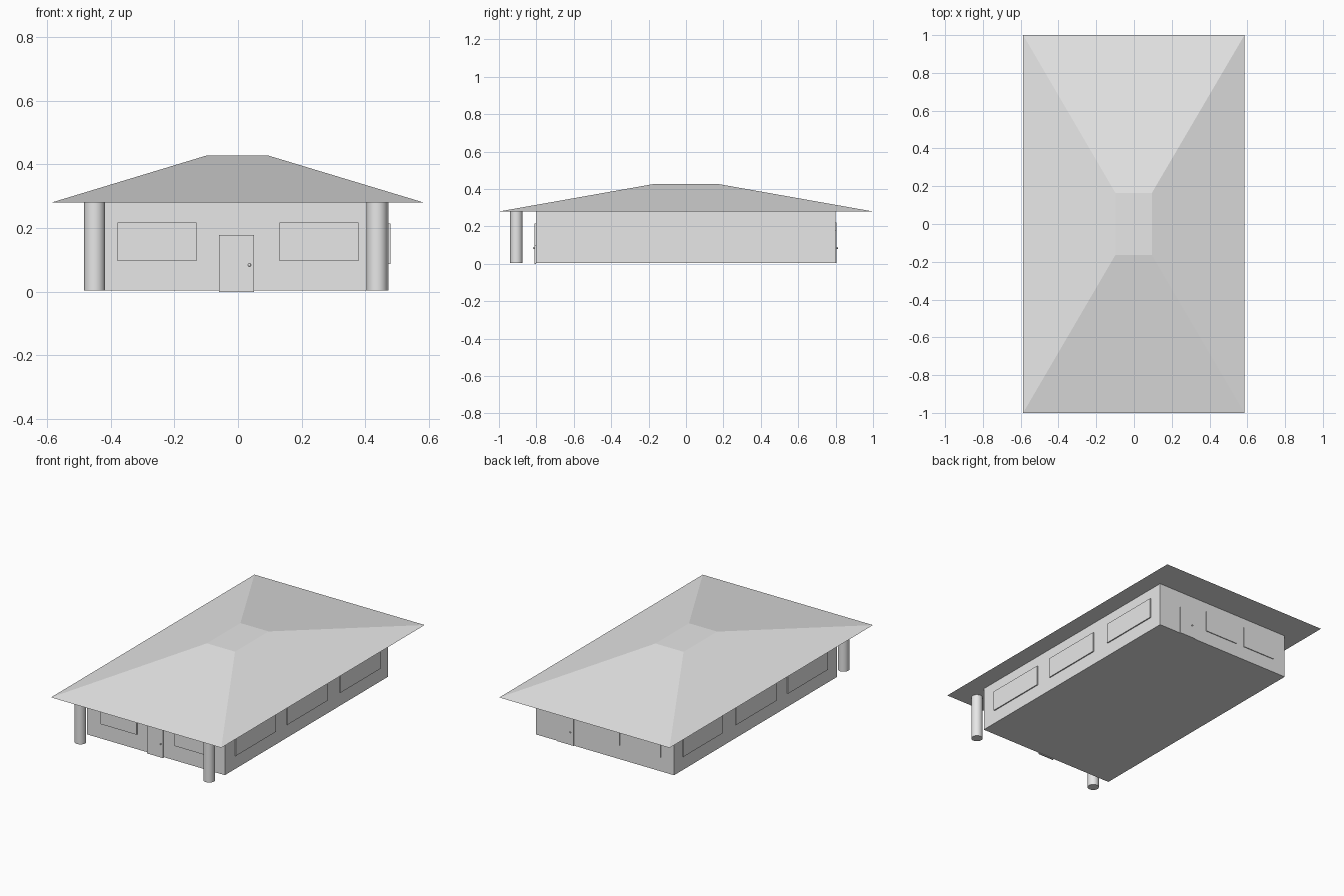
import bpy, bmesh, math

if "Cube" in bpy.data.objects:
    bpy.data.objects.remove(bpy.data.objects["Cube"])

grey = bpy.data.materials.new("plain grey")
grey.diffuse_color = (0.8, 0.8, 0.8, 1)
grey.use_nodes = True
grey.node_tree.nodes["Principled BSDF"].inputs["Base Color"].default_value = grey.diffuse_color


def finish(name, bm, smooth=False):
    bmesh.ops.recalc_face_normals(bm, faces=bm.faces[:])
    mesh = bpy.data.meshes.new(name)
    bm.to_mesh(mesh)
    bm.free()
    mesh.materials.append(grey)
    ob = bpy.data.objects.new(name, mesh)
    bpy.context.collection.objects.link(ob)
    if smooth:
        bpy.ops.object.select_all(action='DESELECT')
        ob.select_set(True)
        bpy.context.view_layer.objects.active = ob
        bpy.ops.object.shade_smooth_by_angle(angle=math.radians(40))
    return ob


def box(name, x0, x1, y0, y1, z0, z1):
    bm = bmesh.new()
    bmesh.ops.create_cube(bm, size=1)
    for v in bm.verts:
        v.co = ((x0 + x1) / 2 + v.co.x * (x1 - x0),
                (y0 + y1) / 2 + v.co.y * (y1 - y0),
                (z0 + z1) / 2 + v.co.z * (z1 - z0))
    return finish(name, bm)


LEFT, RIGHT, FRONT, BACK = -0.478, 0.472, -0.803, 0.800
BASE, EAVE, TOP = 0.004, 0.280, 0.428

# main walls
box("house_walls", LEFT, RIGHT, FRONT, BACK, BASE, EAVE)

# truncated hip roof with a flat soffit
bm = bmesh.new()
rings = [[bm.verts.new(p) for p in ((x0, -y, z), (x1, -y, z), (x1, y, z), (x0, y, z))]
         for x0, x1, y, z in ((-0.587, 0.585, 1.0, EAVE), (-0.099, 0.095, 0.165, TOP))]
for i in range(4):
    j = (i + 1) % 4
    bm.faces.new((rings[0][i], rings[0][j], rings[1][j], rings[1][i]))
for ring in rings:
    bm.faces.new(ring)
finish("hip_roof", bm)

# porch columns
for side, x in (("left", -0.450), ("right", 0.437)):
    bm = bmesh.new()
    bmesh.ops.create_cone(bm, cap_ends=True, segments=32, radius1=0.033,
                          radius2=0.033, depth=EAVE - BASE)
    bmesh.ops.translate(bm, verts=bm.verts[:], vec=(x, -0.907, (EAVE + BASE) / 2))
    finish(side + "_porch_column", bm, True)

# three raised windows on each long side
for i, (y0, y1) in enumerate(((-0.705, -0.312), (-0.198, 0.198), (0.325, 0.717))):
    box(f"right_window_{i}", RIGHT - 0.002, RIGHT + 0.007, y0, y1, 0.088, 0.215)
    box(f"left_window_{i}", LEFT - 0.006, LEFT + 0.002, y0, y1, 0.088, 0.215)

# two raised windows on the front and the back
for i, (x0, x1) in enumerate(((-0.379, -0.131), (0.131, 0.378))):
    box(f"front_window_{i}", x0, x1, FRONT - 0.007, FRONT + 0.002, 0.097, 0.217)
for i, (x0, x1) in enumerate(((-0.388, -0.165), (-0.105, 0.122))):
    box(f"back_window_{i}", x0, x1, BACK - 0.002, BACK + 0.005, 0.090, 0.220)

# doors with round knobs
box("front_door", -0.060, 0.050, FRONT - 0.007, FRONT + 0.002, 0.0, 0.178)
box("back_door", 0.210, 0.320, BACK - 0.002, BACK + 0.005, BASE, 0.178)
for name, x, y in (("front_knob", 0.036, FRONT - 0.010), ("back_knob", 0.232, BACK + 0.008)):
    bm = bmesh.new()
    bmesh.ops.create_uvsphere(bm, u_segments=12, v_segments=8, radius=0.005)
    bmesh.ops.translate(bm, verts=bm.verts[:], vec=(x, y, 0.084))
    finish(name, bm, True)
